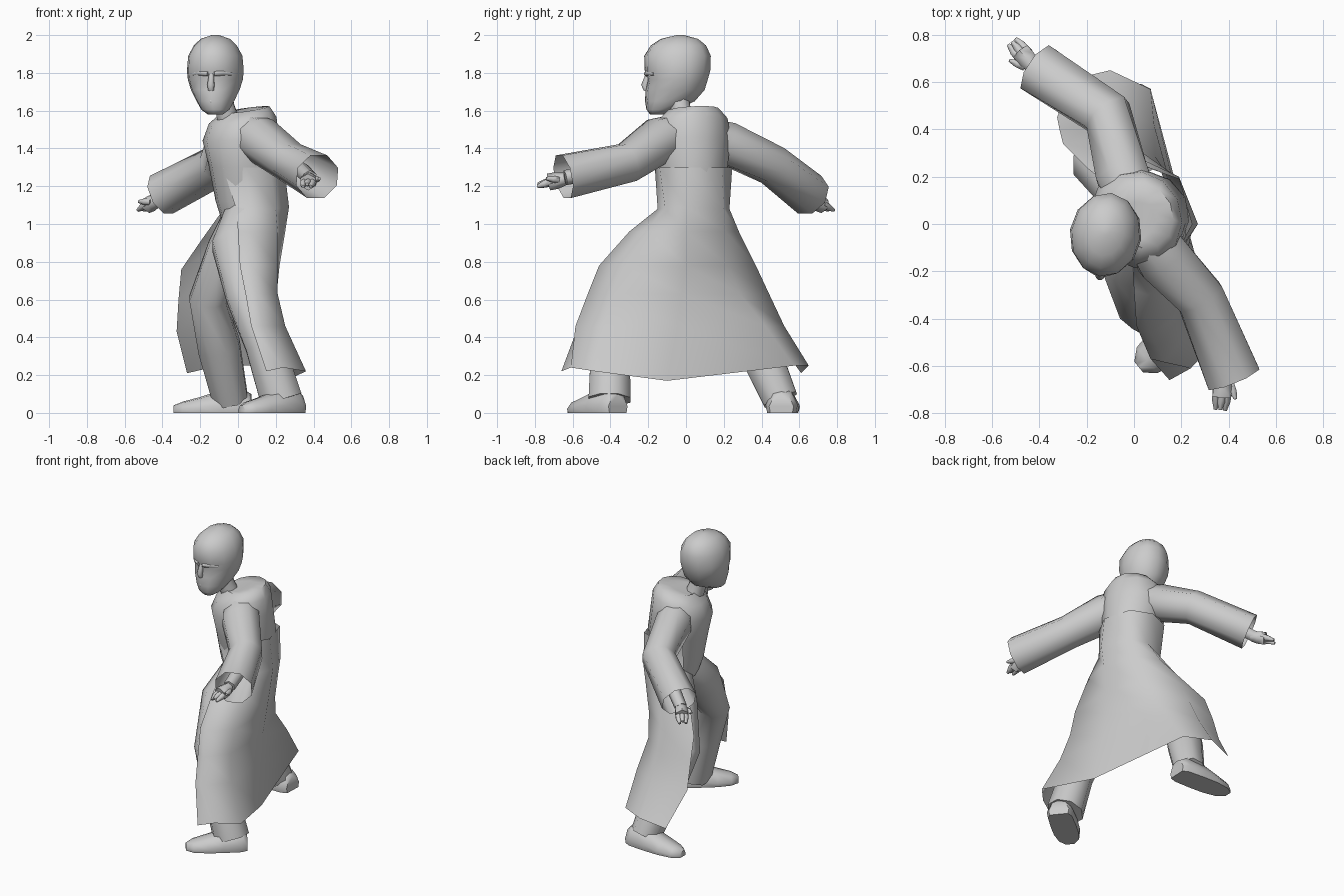
import bpy, math
from mathutils import Vector

cube = bpy.data.objects.get("Cube")
if cube:
    bpy.data.objects.remove(cube)

grey = bpy.data.materials.new("plain_grey")
grey.use_nodes = True
grey.diffuse_color = (0.6, 0.6, 0.6, 1)
grey.node_tree.nodes["Principled BSDF"].inputs["Base Color"].default_value = (0.6, 0.6, 0.6, 1)


def loft(name, rings, closed=True, cap_start=False, cap_end=False, angle=60):
    """Skin a list of equally long point rows."""
    n = len(rings[0])
    verts = [tuple(p) for r in rings for p in r]
    faces = []
    for i in range(len(rings) - 1):
        for j in range(n if closed else n - 1):
            k = (j + 1) % n
            faces.append((i * n + j, i * n + k, (i + 1) * n + k, (i + 1) * n + j))
    if cap_start:
        faces.append(tuple(reversed(range(n))))
    if cap_end:
        faces.append(tuple(range(len(verts) - n, len(verts))))
    mesh = bpy.data.meshes.new(name)
    mesh.from_pydata(verts, [], faces)
    mesh.materials.append(grey)
    obj = bpy.data.objects.new(name, mesh)
    bpy.context.collection.objects.link(obj)
    bpy.ops.object.select_all(action='DESELECT')
    obj.select_set(True)
    bpy.context.view_layer.objects.active = obj
    bpy.ops.object.mode_set(mode='EDIT')
    bpy.ops.mesh.select_all(action='SELECT')
    bpy.ops.mesh.normals_make_consistent(inside=False)
    bpy.ops.object.mode_set(mode='OBJECT')
    bpy.ops.object.shade_smooth_by_angle(angle=math.radians(angle))


def tube(name, path, sides=8, ref=(0, 0, 1), caps=(True, True)):
    """Tube through (x, y, z, radius) points."""
    pts = [Vector(p[:3]) for p in path]
    rings = []
    for i, p in enumerate(path):
        d = (pts[min(i + 1, len(pts) - 1)] - pts[max(i - 1, 0)]).normalized()
        side = d.cross(Vector(ref)).normalized()
        up = side.cross(d)
        rings.append([pts[i] + p[3] * (side * math.cos(a) + up * math.sin(a))
                      for a in (math.tau * (j + 0.5) / sides for j in range(sides))])
    loft(name, rings, True, *caps)


def oval(cx, cy, z, across, depth, turn, tilt=0, sides=12):
    """Level oval whose front can dip by tilt; turn is the facing direction."""
    f = Vector((math.cos(turn), math.sin(turn), 0))
    s = Vector((-f.y, f.x, 0))
    return [Vector((cx, cy, z - tilt * math.cos(a))) + f * depth * math.cos(a) + s * across * math.sin(a)
            for a in (math.tau * j / sides for j in range(sides))]


# Torso of the robe, chest turned mostly toward -x, with a raised collar
CHEST = math.radians(205)
loft("robe_torso", [
    oval(0.05, 0.03, 1.00, 0.13, 0.13, CHEST),
    oval(0.045, 0.025, 1.12, 0.16, 0.165, CHEST),
    oval(0.04, 0.03, 1.30, 0.19, 0.195, CHEST),
    oval(0.015, 0.025, 1.45, 0.215, 0.20, CHEST, 0.01),
    oval(0.025, 0.03, 1.55, 0.195, 0.175, CHEST, 0.02),
    oval(0.04, 0.035, 1.605, 0.14, 0.125, CHEST, 0.02),
    oval(0.0, 0.01, 1.595, 0.08, 0.10, CHEST, 0.025)], cap_start=True, cap_end=True)

# Skirt of the robe, an open sheet from one front edge round the back to the other
loft("robe_skirt", [
    [(-.08, -.12, 1.3), (.04, -.165, 1.3), (.17, -.14, 1.3), (.245, 0, 1.3),
     (.19, .19, 1.3), (.05, .245, 1.3), (-.1, .18, 1.3)],
    [(-.01, -.13, 1.08), (.07, -.15, 1.08), (.2, -.11, 1.08), (.27, 0, 1.09),
     (.19, .2, 1.08), (.08, .23, 1.08), (-.09, .15, 1.06)],
    [(.0, -.28, .96), (.06, -.30, .96), (.21, -.2, .96), (.25, 0, .96),
     (.165, .21, .96), (.02, .28, .96), (-.19, .23, .92)],
    [(.01, -.43, .78), (.07, -.46, .78), (.21, -.33, .78), (.22, 0, .78),
     (.13, .225, .78), (-.06, .37, .78), (-.3, .34, .76)],
    [(.04, -.5, .63), (.1, -.52, .63), (.21, -.38, .63), (.205, -.02, .63),
     (.09, .285, .63), (-.085, .44, .63), (-.315, .4, .6)],
    [(.07, -.57, .46), (.13, -.585, .46), (.25, -.43, .46), (.22, -.05, .46),
     (.085, .42, .46), (-.095, .52, .46), (-.325, .45, .43)],
    [(.15, -.66, .22), (.24, -.61, .24), (.36, -.48, .22), (.25, -.1, .17),
     (.07, .57, .25), (-.1, .65, .25), (-.27, .61, .21)]], closed=False, angle=89)

# Wide open sleeves
tube("left_sleeve", [(.05, -.03, 1.48, .11), (.12, -.14, 1.445, .125), (.28, -.31, 1.325, .11),
                     (.42, -.65, 1.25, .125)], caps=(True, False))
tube("right_sleeve", [(.0, .1, 1.46, .11), (-.05, .21, 1.43, .12), (-.11, .46, 1.31, .11),
                      (-.405, .655, 1.155, .118)], caps=(True, False))

# Forearms
tube("left_forearm", [(.33, -.42, 1.29, .045), (.38, -.64, 1.245, .04)], 6)
tube("right_forearm", [(-.25, .55, 1.24, .045), (-.43, .67, 1.125, .04)], 6)


def hand(name, wrist, tip):
    """Palm, three fingers and a thumb along the wrist-to-tip line."""
    w, t = Vector(wrist), Vector(tip)
    s = Vector((0, 0, 1)).cross(t - w).normalized()

    def stick(part, a, b, r0, r1):
        m = a.lerp(b, 0.5)
        tube(name + "_" + part, [(*a, r0), (*m, max(r0, r1)), (*b, r1)], 6)
    stick("palm", w, w.lerp(t, 0.6), 0.035, 0.045)
    for i in (-1, 0, 1):
        stick("finger_%d" % (i + 2), w.lerp(t, 0.45) + s * i * 0.024,
              t + s * i * 0.02 - Vector((0, 0, 0.012 * abs(i))), 0.02, 0.009)
    stick("thumb", w.lerp(t, 0.2) + s * 0.03, w.lerp(t, 0.65) + s * 0.06 + Vector((0, 0, .02)), 0.018, 0.008)


hand("left_hand", (.38, -.64, 1.24), (.365, -.785, 1.21))
hand("right_hand", (-.42, .66, 1.125), (-.515, .77, 1.085))

# Legs, bent at the knee
tube("left_leg", [(.04, -.02, 1.06, .11), (-.01, -.16, .88, .135), (.03, -.355, .62, .1),
                  (.14, -.4, .36, .11), (.23, -.405, .07, .12)], 8, (1, 0, 0))
tube("right_leg", [(.04, .08, 1.06, .11), (-.06, .15, .86, .11), (-.16, .25, .6, .105),
                   (-.1, .38, .35, .12), (-.04, .5, .07, .1)], 8, (1, 0, 0))


def shoe(name, heel, toe):
    """Rounded shoe with a flat sole, lofted from heel to toe."""
    h, t = Vector((*heel, 0)), Vector((*toe, 0))
    s = (t - h).normalized().cross(Vector((0, 0, 1)))
    rings = []
    for k, half, top in ((0, .065, .1), (.1, .085, .125), (.4, .09, .12),
                         (.65, .088, .085), (.88, .07, .06), (1, .03, .04)):
        c = h.lerp(t, k)
        rings.append([c + s * half * x + Vector((0, 0, top * z))
                      for x, z in ((-.9, 0), (-1, .35), (-.6, .9), (0, 1), (.6, .9), (1, .35), (.9, 0))])
    loft(name, rings, True, True, True)


shoe("left_shoe", (.32, -.36), (.02, -.605))
shoe("right_shoe", (.07, .505), (-.34, .52))

# Neck
tube("neck", [(-.05, -.01, 1.54, .062), (-.07, -.03, 1.62, .055), (-.09, -.04, 1.7, .06)], 8, (1, 0, 0))

# Head: ovals from chin to crown, facing the front and slightly to its right
FACE = math.radians(262)
loft("head", [oval(-.12, cy, z, w, d, FACE, sides=12) for z, cy, w, d in (
    (1.58, -.155, .04, .035), (1.605, -.13, .075, .08), (1.65, -.085, .1, .133),
    (1.71, -.058, .13, .158), (1.765, -.043, .147, .16), (1.81, -.045, .152, .175),
    (1.89, -.045, .145, .178), (1.945, -.04, .115, .148), (1.98, -.035, .078, .1),
    (2.0, -.03, .02, .02))], cap_start=True, cap_end=True)

# Facial relief
face_dir = Vector((math.cos(FACE), math.sin(FACE), 0))
face_side = Vector((-face_dir.y, face_dir.x, 0))


def feature(name, path):
    """Small tube given as (sideways, forward, height, radius) on the face."""
    tube(name, [(*(Vector((-.12, -.05, z)) + face_side * a + face_dir * f), r)
                for a, f, z, r in path], 8, face_dir)


feature("nose", [(0, .15, 1.80, .012), (0, .17, 1.735, .02), (0, .16, 1.71, .016)])
feature("lips", [(-.035, .135, 1.65, .007), (0, .157, 1.65, .012), (.035, .135, 1.65, .007)])
for sign, label in ((1, "left"), (-1, "right")):
    feature(label + "_brow", [(sign * .015, .16, 1.795, .014), (sign * .06, .14, 1.80, .015),
                              (sign * .1, .105, 1.795, .01)])
